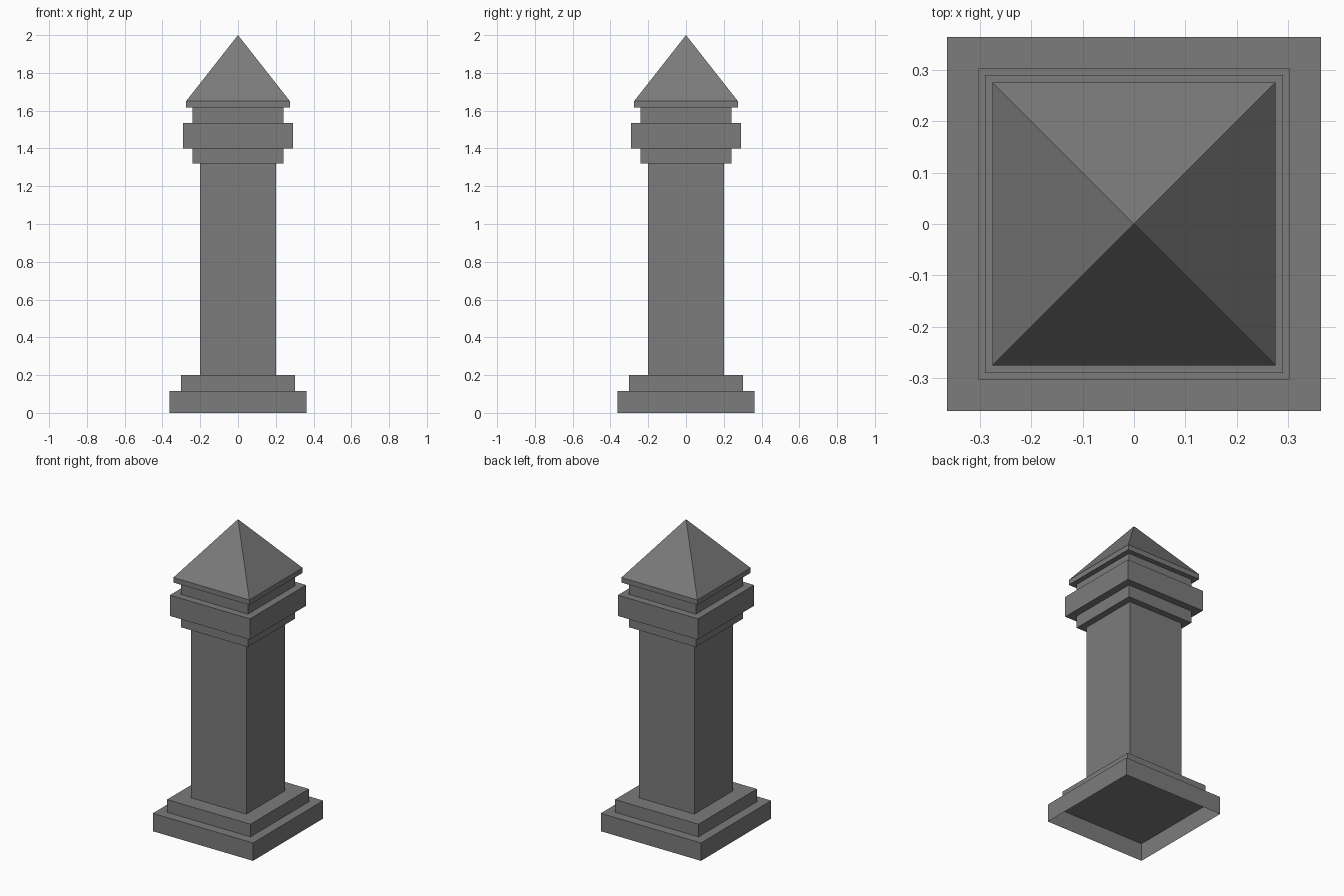
import bpy, bmesh

if "Cube" in bpy.data.objects:
    bpy.data.objects.remove(bpy.data.objects["Cube"])

stone = bpy.data.materials.new("grey_stone")
stone.diffuse_color = (0.2, 0.2, 0.2, 1)
stone.use_nodes = True
stone.node_tree.nodes["Principled BSDF"].inputs["Base Color"].default_value = stone.diffuse_color


def tier(name, half, z0, z1, apex=None, open_bottom=False):
    """Square block from z0 to z1; with apex, its top rises to a point."""
    bm = bmesh.new()
    corners = [(-half, -half), (half, -half), (half, half), (-half, half)]
    low = [bm.verts.new((x, y, z0)) for x, y in corners]
    high = [bm.verts.new((x, y, z1)) for x, y in corners]
    if not open_bottom:
        bm.faces.new(low[::-1])
    tip = bm.verts.new((0, 0, apex)) if apex else None
    for i in range(4):
        j = (i + 1) % 4
        bm.faces.new((low[i], low[j], high[j], high[i]))
        if tip:
            bm.faces.new((high[i], high[j], tip))
    if not tip:
        bm.faces.new(high)
    mesh = bpy.data.meshes.new(name)
    bm.to_mesh(mesh)
    bm.free()
    mesh.materials.append(stone)
    obj = bpy.data.objects.new(name, mesh)
    bpy.context.collection.objects.link(obj)


# Stepped base, hollow underneath
tier("base", 0.363, 0, 0.117, open_bottom=True)
tier("plinth", 0.302, 0.117, 0.2)
# Shaft
tier("shaft", 0.2, 0.2, 1.32)
# Capital
tier("collar", 0.242, 1.32, 1.4)
tier("band", 0.29, 1.4, 1.536)
tier("neck", 0.242, 1.536, 1.617)
# Pointed cap with a thin square rim
tier("pyramid_cap", 0.275, 1.617, 1.65, apex=2.0)
